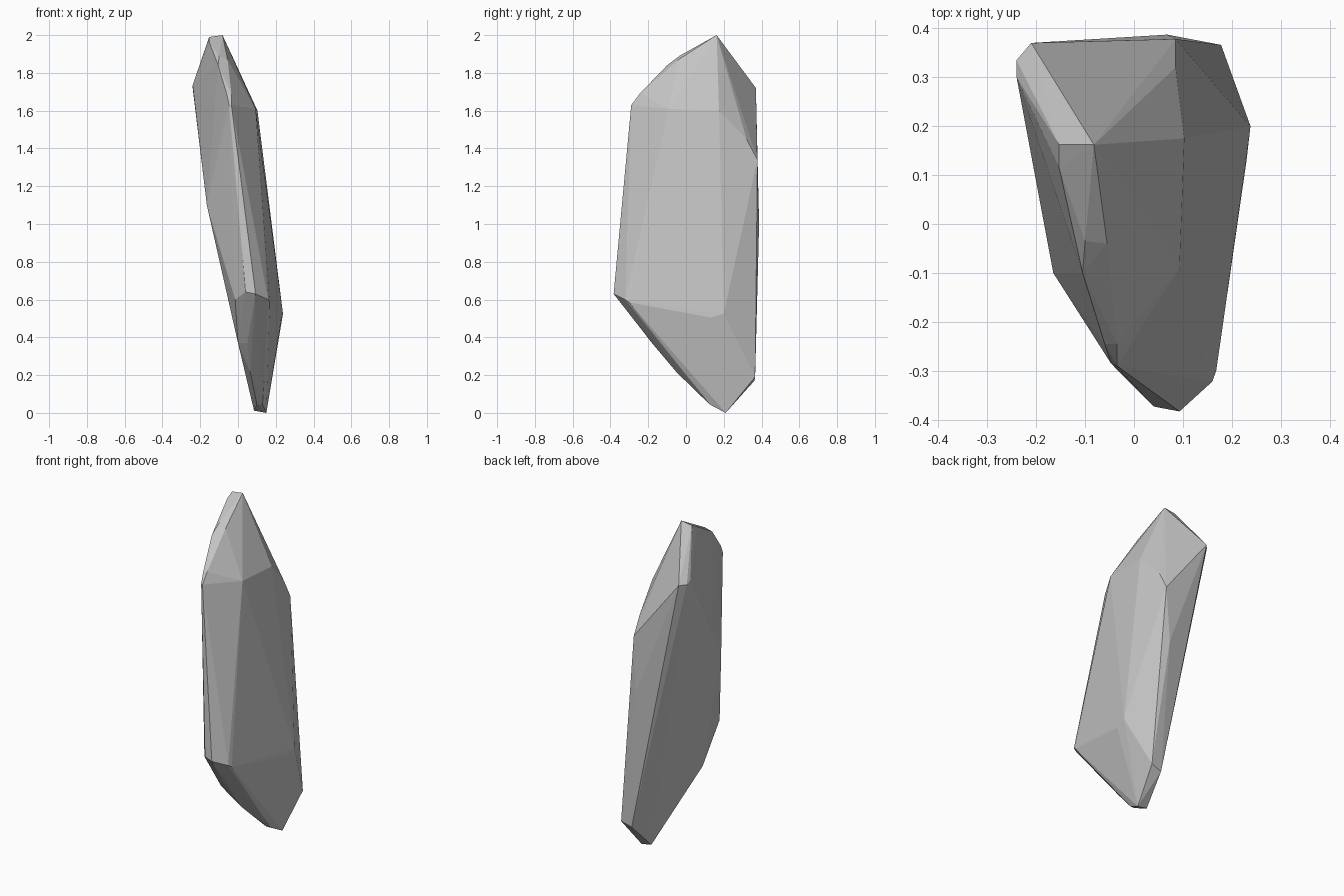
import bpy, bmesh

# corner rings of the stone shard, from the crest down to the foot
crest = [(-.153, .162, 1.99), (-.082, .162, 2.0), (-.153, .115, 1.965),
         (-.10, -.035, 1.89), (-.055, -.04, 1.87), (-.105, -.10, 1.84)]
shoulder = [(-.24, .335, 1.72), (-.24, .30, 1.735), (-.21, .37, 1.72),
            (-.06, -.245, 1.69), (-.035, -.245, 1.69), (-.047, -.285, 1.63),
            (-.035, -.29, 1.63), (.093, -.09, 1.61), (.103, .175, 1.60),
            (.085, .32, 1.45), (.085, .378, 1.34)]
body = [(-.165, -.10, 1.10), (.068, .387, 1.0),
        (.04, -.373, .64), (.093, -.383, .63), (.16, -.322, .60),
        (.168, -.30, .585), (-.015, -.30, .60), (.238, .20, .525), (.23, .13, .505)]
foot = [(0, -.16, .37), (.05, -.18, .37), (.065, -.05, .215),
        (.178, .366, .19), (.11, .362, .17), (.10, .125, .045), (.13, .125, .045),
        (.085, .21, .012), (.15, .21, 0)]

# faceted shard: convex skin over the corners
bm = bmesh.new()
for p in crest + shoulder + body + foot:
    bm.verts.new(p)
hull = bmesh.ops.convex_hull(bm, input=bm.verts[:])
loose = {g for g in hull["geom_interior"] + hull["geom_unused"]
         if isinstance(g, bmesh.types.BMVert)}
bmesh.ops.delete(bm, geom=list(loose), context='VERTS')
bmesh.ops.recalc_face_normals(bm, faces=bm.faces[:])

mesh = bpy.data.meshes.new("stone_shard")
bm.to_mesh(mesh)
bm.free()
shard = bpy.data.objects.new("stone_shard", mesh)
bpy.context.collection.objects.link(shard)

# single grey stone colour
stone = bpy.data.materials.new("grey stone")
stone.diffuse_color = (.55, .55, .55, 1)
mesh.materials.append(stone)
